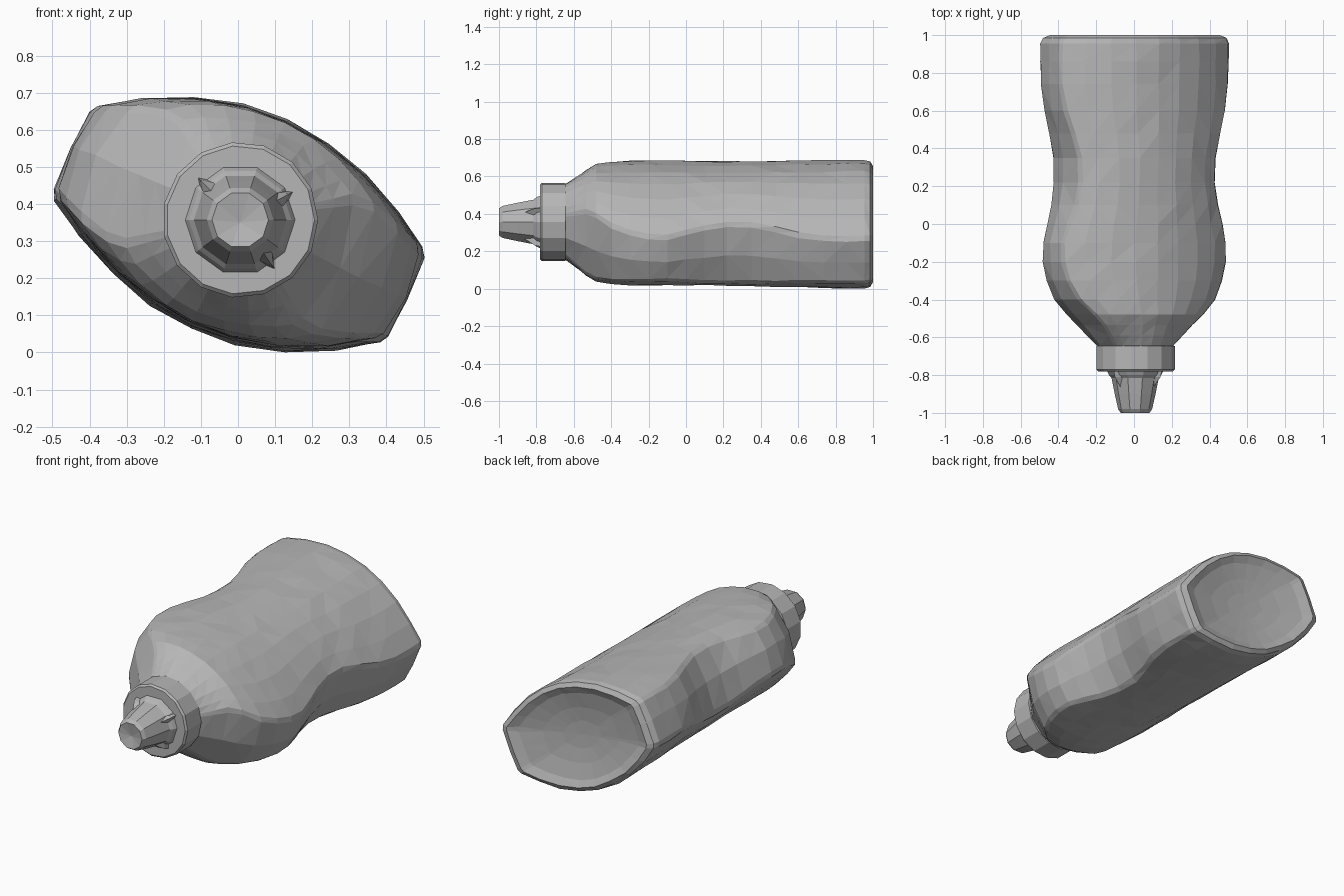
import bpy, bmesh, math, random

if "Cube" in bpy.data.objects:
    bpy.data.objects.remove(bpy.data.objects["Cube"])

random.seed(4)
TILT = math.radians(-24.7)      # the bottle lies rolled about its long axis
NECK = (0.006, 0.357)           # x, z of the neck axis

grey = bpy.data.materials.new("grey plastic")
grey.diffuse_color = (0.47, 0.47, 0.47, 1)
grey.use_nodes = True
grey.node_tree.nodes["Principled BSDF"].inputs["Base Color"].default_value = grey.diffuse_color


def axis_height(y):
    return 0.35 - 0.005 * y


def loft(name, rings, end=None, jitter=0.0):
    """Skin rings of points, open at the start; end is an optional centre point."""
    bm = bmesh.new()
    loops = []
    for k, ring in enumerate(rings):
        amount = jitter if k > 1 else 0
        loops.append([bm.verts.new((x + random.uniform(-amount, amount), y,
                                    z + random.uniform(-amount, amount)))
                      for x, y, z in ring])
    n = len(loops[0])
    for a, b in zip(loops, loops[1:]):
        for i in range(n):
            j = (i + 1) % n
            bm.faces.new((a[i], a[j], b[j], b[i]))
    if end:
        c = bm.verts.new(end)
        for i in range(n):
            bm.faces.new((loops[-1][i], loops[-1][(i + 1) % n], c))
    bmesh.ops.recalc_face_normals(bm, faces=bm.faces)
    bmesh.ops.triangulate(bm, faces=bm.faces, quad_method='SHORT_EDGE')
    mesh = bpy.data.meshes.new(name)
    bm.to_mesh(mesh)
    bm.free()
    mesh.materials.append(grey)
    obj = bpy.data.objects.new(name, mesh)
    bpy.context.collection.objects.link(obj)
    return obj


def section(w, thick, soft):
    """Lens outline cut off at half width w, softened towards an ellipse."""
    def lens(u):
        return thick * (0.313 - 0.75 * u * u + 0.09 * u ** 3)
    half = [(w * k, lens(w * k)) for k in
            (-0.98, -0.78, -0.52, -0.26, 0, 0.26, 0.52, 0.78, 0.98)]
    half += [(w + 0.004, 0.86 * lens(w)), (w + 0.008, 0), (w + 0.004, -0.86 * lens(-w))]
    points = []
    for u, v in half:
        a = math.atan2(v, u)
        r = 1 / math.hypot(math.cos(a) / (w * 1.06), math.sin(a) / (0.313 * thick))
        points.append((u + soft * (r * math.cos(a) - u), v + soft * (r * math.sin(a) - v)))
    # the other half is the same, turned half a revolution
    return points + [(-u, -v) for u, v in points]


def place(points, y, scale=1.0):
    c, s = math.cos(TILT), math.sin(TILT)
    return [(0.003 + scale * (c * u - s * v), y, axis_height(y) + scale * (s * u + c * v))
            for u, v in points]


def circle(r, y, n):
    return [(NECK[0] + r * math.cos(2 * math.pi * i / n), y,
             NECK[1] + r * math.sin(2 * math.pi * i / n)) for i in range(n)]


# Body: neck ring, round shoulder, pinched grip, base with a dished end
stations = [(-0.535, 0.285, 0.85, 0.6), (-0.48, 0.338, 0.935, 0.55),
            (-0.4, 0.41, 0.945, 0.45), (-0.3, 0.456, 0.945, 0.4),
            (-0.2, 0.478, 0.945, 0.3), (-0.1, 0.478, 0.945, 0.3), (0.0, 0.452, 0.945, 0.3),
            (0.1, 0.422, 0.95, 0.3), (0.22, 0.402, 0.955, 0.28), (0.35, 0.404, 0.96, 0.25),
            (0.48, 0.434, 0.965, 0.25), (0.6, 0.468, 0.97, 0.2), (0.74, 0.487, 0.98, 0.1),
            (0.86, 0.488, 0.99, 0.03), (0.955, 0.487, 0.99, 0.03)]
shoulder = place(section(*stations[0][1:]), stations[0][0])
neck = []
for x, y, z in shoulder:
    a = math.atan2(z - axis_height(y), x - 0.003)
    neck.append((NECK[0] + 0.203 * math.cos(a), -0.645, NECK[1] + 0.203 * math.sin(a)))
middle = [tuple((p + q) / 2 for p, q in zip(a, b)) for a, b in zip(neck, shoulder)]
rings = [neck, middle] + [place(section(w, t, r), y) for y, w, t, r in stations]
base = section(*stations[-1][1:])
rings += [place(base, y, k) for y, k in
          ((0.985, 0.975), (1.0, 0.905), (0.98, 0.78), (0.96, 0.5), (0.95, 0.25))]
loft("bottle_body", rings, end=(0.003, 0.947, axis_height(1)), jitter=0.003)

# Collar: short ring around the neck, open under the nozzle
loft("collar", [circle(r, y, 15) for r, y in
                ((0.19, -0.642), (0.21, -0.645), (0.21, -0.77), (0.2, -0.78), (0.135, -0.78))])

# Nozzle: stepped, tapering spout with a hollow tip
loft("nozzle", [circle(r, y, 10) for r, y in
                ((0.148, -0.78), (0.138, -0.8), (0.125, -0.815),
                 (0.108, -0.9), (0.09, -0.98), (0.076, -1.0))],
     end=(0.006, -0.985, 0.35))

# Lugs: small wedges around the foot of the nozzle
for i, deg in enumerate((28, 135, 305)):
    a = math.radians(deg)

    def wedge(r, y, d):
        return [(NECK[0] + q * math.cos(a + t), y, NECK[1] + q * math.sin(a + t))
                for q, t in ((0.1, -d), (r, 0), (0.1, d))]
    loft("nozzle_lug_%d" % (i + 1), [wedge(0.16, -0.78, 0.5), wedge(0.152, -0.81, 0.4)],
         end=(NECK[0] + 0.105 * math.cos(a), -0.87, NECK[1] + 0.105 * math.sin(a)))
